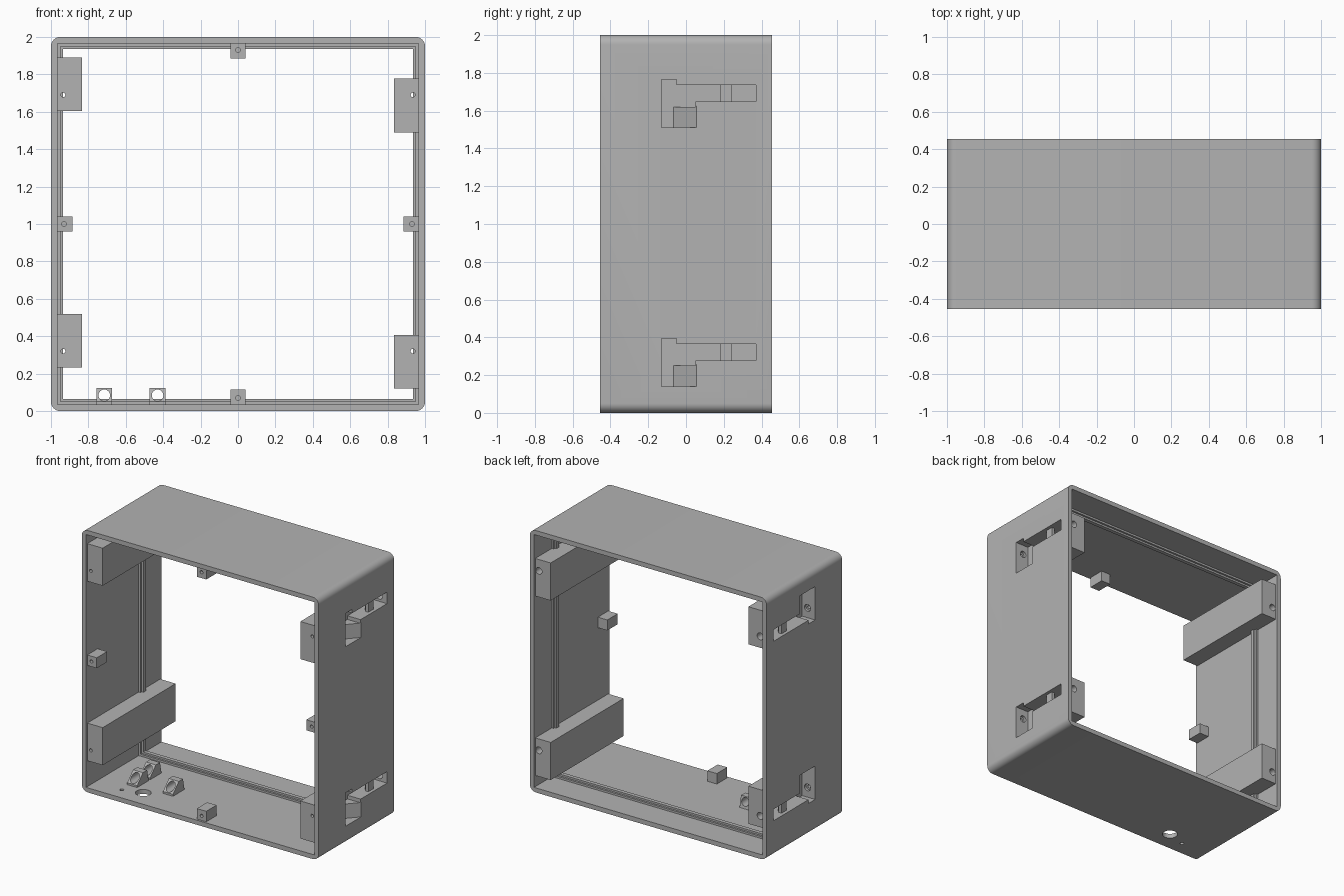
import bpy, bmesh, math
from mathutils import Matrix, Vector

if "Cube" in bpy.data.objects:
    bpy.data.objects.remove(bpy.data.objects["Cube"])

grey = bpy.data.materials.new("plain_grey")
grey.use_nodes = True
colour = (0.45, 0.45, 0.45, 1)
grey.diffuse_color = colour
grey.node_tree.nodes["Principled BSDF"].inputs["Base Color"].default_value = colour

W, D = 0.965, 0.455      # inner half width, half depth
HOLE_X, HOLE_Z = 0.935, 0.685


def finish(name, bm):
    bmesh.ops.recalc_face_normals(bm, faces=bm.faces)
    mesh = bpy.data.meshes.new(name)
    bm.to_mesh(mesh)
    bm.free()
    mesh.materials.append(grey)
    obj = bpy.data.objects.new(name, mesh)
    bpy.context.scene.collection.objects.link(obj)
    return obj


def box(name, x, y, z, radius=0):
    bm = bmesh.new()
    bmesh.ops.create_cube(bm, size=1)
    for v in bm.verts:
        v.co = Vector([a + (b - a) * (c + 0.5) for (a, b), c in zip((x, y, z), v.co)])
    if radius:
        edges = [e for e in bm.edges if abs(e.verts[0].co.y - e.verts[1].co.y) > 0.01]
        bmesh.ops.bevel(bm, geom=edges, offset=radius, segments=8, profile=0.5, affect='EDGES')
    return finish(name, bm)


def prism(name, points, offset):
    """Extrude a closed polygon by an offset vector."""
    bm = bmesh.new()
    face = bm.faces.new([bm.verts.new(p) for p in points])
    ext = bmesh.ops.extrude_face_region(bm, geom=[face])
    new = [g for g in ext["geom"] if isinstance(g, bmesh.types.BMVert)]
    bmesh.ops.translate(bm, vec=offset, verts=new)
    return finish(name, bm)


def rod(name, centre, r, length, axis):
    bm = bmesh.new()
    turn = Matrix.Rotation(math.pi / 2, 4, 'X') if axis == 'Y' else Matrix()
    bmesh.ops.create_cone(bm, cap_ends=True, segments=24, radius1=r, radius2=r,
                          depth=length, matrix=Matrix.Translation(centre) @ turn)
    return finish(name, bm)


def cut(target, cutters, operation='DIFFERENCE'):
    for c in cutters:
        c.hide_render = True
        mod = target.modifiers.new("cut", 'BOOLEAN')
        mod.object, mod.operation, mod.solver = c, operation, 'EXACT'
        bpy.context.view_layer.objects.active = target
        bpy.ops.object.modifier_apply(modifier=mod.name)


def discard(objs):
    for o in objs:
        bpy.data.objects.remove(o)


def ring(name, outer, inner, y, radius=0):
    obj = box(name, (-outer, outer), y, (1 - outer, 1 + outer), radius)
    hole = box("ring_cutter", (-inner, inner), (-1, 1), (1 - inner, 1 + inner))
    cut(obj, [hole])
    discard([hole])
    return obj


# Square shell with rounded outer corners
housing = ring("housing", 1, W, (-D, D), 0.05)

# Stepped panel rib running around the inside
ring("rib_base", W + 0.01, 0.95, (0.18, 0.24))
ring("rib_crest", W + 0.01, 0.936, (0.195, 0.225))

# Four corner fixing blocks with side pockets, mirrored in height per side
for side, sx in (("left", 1), ("right", -1)):
    for level, mid in (("lower", 1 - HOLE_Z + 0.005), ("upper", 1 + HOLE_Z + 0.005)):
        def zs(a, b):
            return sorted((mid + sx * a, mid + sx * b))

        def xs(a, b):
            return sorted((sx * a, sx * b))

        block = box(f"{side}_{level}_block", xs(0.835, 0.98), (-0.44, 0.44), zs(-0.2, 0.087))
        deep = xs(0.89, 1.1)
        low, high = zs(-0.18, -0.065)
        ramp = [(1.1, -0.13), (1.1, 0.055), (1, 0.055), (0.89, -0.065), (0.89, -0.13)]
        cutters = [
            box("pocket_cutter", deep, (-0.13, -0.05), zs(-0.07, 0.075)),
            box("pocket_cutter", deep, (-0.13, 0.05), zs(-0.07, 0.045)),
            box("slot_cutter", deep, (-0.06, 0.37), zs(-0.042, 0.046)),
            prism("ramp_cutter", [(sx * x, y, low) for x, y in ramp], (0, 0, high - low)),
        ]
        holes = [
            rod("screw_cutter", (sx * HOLE_X, -0.3, mid), 0.012, 0.5, 'Y'),
            rod("screw_cutter", (sx * HOLE_X, 0.2, mid), 0.026, 0.7, 'Y'),
        ]
        cut(housing, cutters)
        cut(block, cutters + holes)
        discard(cutters + holes)

# Small screw bosses at the middle of each side, at the front
for name, angle in (("bottom", 0), ("left", 90), ("top", 180), ("right", 270)):
    boss = box(f"{name}_boss", (-0.04, 0.04), (-0.44, -0.315), (0.025, 0.115))
    hole = rod("boss_cutter", (0, -0.42, 0.07), 0.012, 0.1, 'Y')
    cut(boss, [hole])
    discard([hole])
    spin = Matrix.Translation((0, 0, 1)) @ Matrix.Rotation(-math.radians(angle), 4, 'Y')
    boss.data.transform(spin @ Matrix.Translation((0, 0, -1)))

# Sloped cable guides standing on the floor
for i, (x, y) in enumerate([(-0.715, -0.185), (-0.715, -0.03), (-0.43, -0.16)]):
    side_shape = [(-0.07, 0.025), (-0.07, 0.05), (0, 0.122), (0.05, 0.122), (0.07, 0.025)]
    guide = prism(f"cable_guide_{i + 1}", [(x - 0.042, y + a, z) for a, z in side_shape],
                  (0.084, 0, 0))
    hole = rod("guide_cutter", (x, y, 0.084), 0.031, 0.4, 'Y')
    cut(guide, [hole])
    discard([hole])

# Cable hole and pin hole through the floor
floor_holes = [rod("floor_cutter", (-0.59, -0.3, 0), 0.055, 0.2, 'Z'),
               rod("floor_cutter", (-0.74, -0.345, 0), 0.014, 0.2, 'Z')]
cut(housing, floor_holes)
discard(floor_holes)

# Smooth the rounded corners and hole walls, keep edges sharp
for obj in bpy.context.scene.objects:
    obj.select_set(obj.type == 'MESH')
bpy.context.view_layer.objects.active = housing
bpy.ops.object.shade_smooth_by_angle(angle=math.radians(30))
